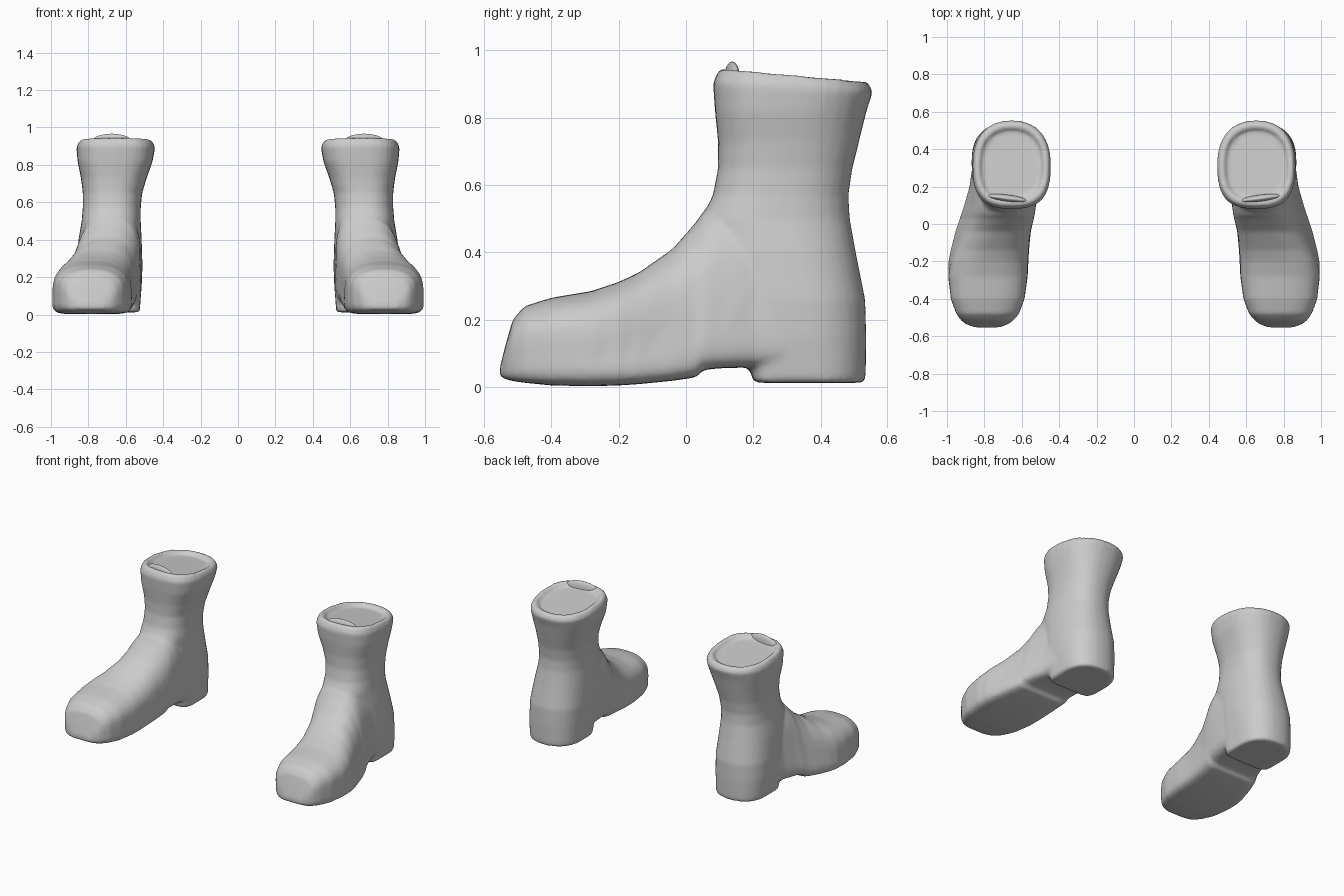
import bpy, bmesh, math
from mathutils import Vector

SEG = 32


def spow(v, p):
    return math.copysign(abs(v) ** p, v)


def skin(bm, rings):
    # bridge consecutive rings and cap both ends
    loops = [[bm.verts.new(p) for p in r] for r in rings]
    for a, b in zip(loops, loops[1:]):
        for i in range(SEG):
            j = (i + 1) % SEG
            bm.faces.new((a[i], a[j], b[j], b[i]))
    bm.faces.new(loops[0][::-1])
    bm.faces.new(loops[-1])


def foot_ring(y, zb, zt, x0, x1, shift, ratio):
    # upright section: square sole edge, rounded and narrowing upper
    pts = []
    for i in range(SEG):
        a = 2 * math.pi * i / SEG
        p = 2 / 7 if math.sin(a) < 0 else 2 / 2.5
        u, v = spow(math.cos(a), p), spow(math.sin(a), p)
        s = (v + 1) / 2
        xc = (x0 + x1) / 2 + shift * s
        hw = (x1 - x0) / 2 * (1 + (ratio - 1) * s)
        pts.append(Vector((xc + hw * u, y, zb + (zt - zb) * s)))
    return pts


def leg_ring(z, yf, yb, x0, x1, n, tilt):
    # level section: flatter front, rounder back
    pts = []
    for i in range(SEG):
        a = 2 * math.pi * i / SEG
        p = 2 / n if math.sin(a) < 0 else 2 / 2.3
        x = (x0 + x1) / 2 + (x1 - x0) / 2 * spow(math.cos(a), p)
        y = (yf + yb) / 2 + (yb - yf) / 2 * spow(math.sin(a), p)
        pts.append(Vector((x, y, z - tilt * (y - 0.3))))
    return pts


# y, bottom, top, inner x, outer x, top shift, top width ratio
foot = [
    (-0.553, 0.03, 0.06, 0.72, 0.85, 0, 1),
    (-0.535, 0.022, 0.13, 0.67, 0.90, 0, 1),
    (-0.515, 0.017, 0.20, 0.645, 0.925, 0, 1),
    (-0.48, 0.012, 0.24, 0.615, 0.95, 0, 1),
    (-0.40, 0.004, 0.265, 0.585, 0.98, 0, 1),
    (-0.28, 0.002, 0.285, 0.565, 0.997, 0, 0.95),
    (-0.20, 0.004, 0.312, 0.56, 1.0, -0.01, 0.88),
    (-0.14, 0.008, 0.34, 0.557, 0.993, -0.025, 0.82),
    (-0.04, 0.018, 0.41, 0.55, 0.972, -0.05, 0.75),
    (0.03, 0.028, 0.49, 0.542, 0.95, -0.065, 0.75),
    (0.05, 0.05, 0.52, 0.538, 0.943, -0.065, 0.75),
    (0.10, 0.055, 0.56, 0.53, 0.925, -0.06, 0.76),
    (0.20, 0.058, 0.56, 0.52, 0.893, -0.04, 0.8),
    (0.32, 0.058, 0.52, 0.515, 0.872, -0.02, 0.85),
]

# z, front y, back y, inner x, outer x, front squareness, tilt
leg = [
    (0.012, 0.20, 0.533, 0.525, 0.855, 6, 0),
    (0.06, 0.19, 0.535, 0.522, 0.86, 6, 0),
    (0.15, 0.15, 0.536, 0.515, 0.868, 4, 0),
    (0.26, 0.12, 0.533, 0.51, 0.868, 3, 0),
    (0.40, 0.07, 0.505, 0.515, 0.853, 2.5, 0),
    (0.50, 0.045, 0.487, 0.52, 0.836, 2.5, 0),
    (0.57, 0.08, 0.483, 0.52, 0.83, 2.5, 0),
    (0.65, 0.095, 0.495, 0.512, 0.83, 2.5, 0),
    (0.73, 0.095, 0.515, 0.488, 0.84, 2.6, 0),
    (0.82, 0.086, 0.537, 0.456, 0.858, 2.8, 0),
    (0.892, 0.08, 0.556, 0.443, 0.864, 2.8, 0.06),
    (0.928, 0.10, 0.54, 0.458, 0.85, 2.8, 0.09),
    (0.928, 0.125, 0.515, 0.482, 0.826, 2.8, 0.09),
    (0.905, 0.14, 0.50, 0.495, 0.813, 2.8, 0.09),
]


def make_object(name, bm):
    bmesh.ops.recalc_face_normals(bm, faces=bm.faces)
    me = bpy.data.meshes.new(name)
    bm.to_mesh(me)
    bm.free()
    for f in me.polygons:
        f.use_smooth = True
    ob = bpy.data.objects.new(name, me)
    bpy.context.collection.objects.link(ob)
    return ob


def mirror(ob):
    m = ob.modifiers.new("other_side", 'MIRROR')
    m.use_mirror_merge = False


# boot: foot and leg fused into one smooth skin
bm = bmesh.new()
skin(bm, [foot_ring(*r) for r in foot])
skin(bm, [leg_ring(*r) for r in leg])
boot = make_object("boot", bm)
rm = boot.modifiers.new("fuse", 'REMESH')
rm.mode = 'VOXEL'
rm.voxel_size = 0.011
rm.use_smooth_shade = True
sm = boot.modifiers.new("soften", 'SMOOTH')
sm.factor = 0.5
sm.iterations = 5
mirror(boot)

# tongue: thin rounded flap at the front of the opening
bm = bmesh.new()
bmesh.ops.create_uvsphere(bm, u_segments=24, v_segments=12, radius=1)
for v in bm.verts:
    x, y, z = v.co
    v.co = (0.675 + 0.12 * x, 0.137 + 0.02 * y + 0.015 * x, 0.91 + 0.057 * z)
tongue = make_object("tongue", bm)
mirror(tongue)
